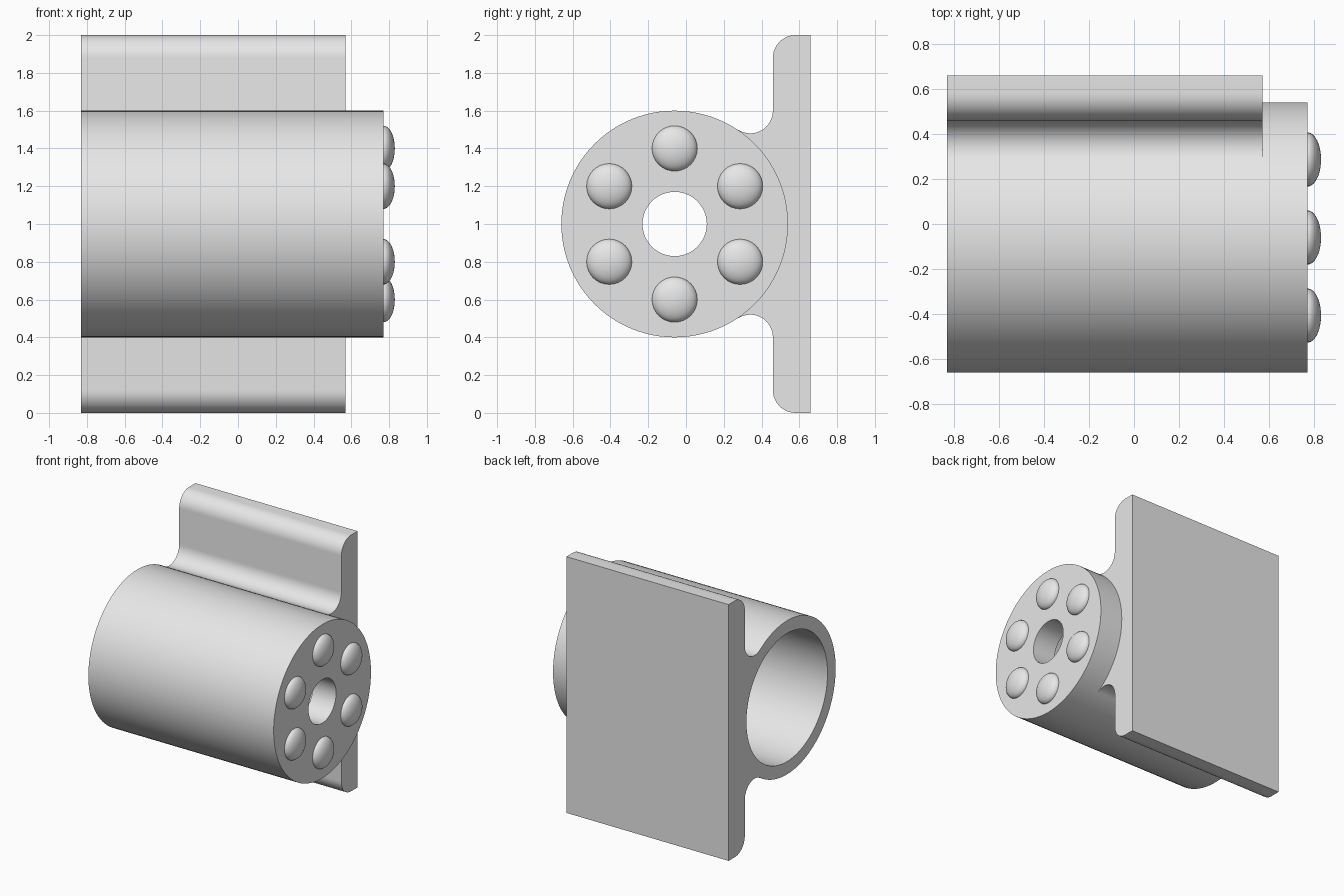
import bpy, bmesh
from math import sin, cos, pi, radians, atan2
from mathutils import Vector, Matrix

if "Cube" in bpy.data.objects:
    bpy.data.objects.remove(bpy.data.objects["Cube"], do_unlink=True)

# Main dimensions
AXIS_Y, AXIS_Z = -0.06, 1.0
OUTER_R, BORE_R, HOLE_R = 0.6, 0.5, 0.17
BACK_X, STEP_X, FRONT_X = -0.83, 0.57, 0.77
PLATE_FRONT, PLATE_BACK, HALF_HEIGHT = 0.46, 0.66, 1.0
ROUND = 0.12

grey = bpy.data.materials.new("plain grey")
grey.use_nodes = True
grey.diffuse_color = (0.8, 0.8, 0.8, 1)
grey.node_tree.nodes["Principled BSDF"].inputs["Base Color"].default_value = (0.8, 0.8, 0.8, 1)


def finish(name, bm):
    """Turn a bmesh into a smooth, sharp-edged object."""
    bmesh.ops.recalc_face_normals(bm, faces=bm.faces)
    mesh = bpy.data.meshes.new(name)
    bm.to_mesh(mesh)
    bm.free()
    mesh.materials.append(grey)
    obj = bpy.data.objects.new(name, mesh)
    bpy.context.collection.objects.link(obj)
    bpy.ops.object.select_all(action='DESELECT')
    obj.select_set(True)
    bpy.context.view_layer.objects.active = obj
    bpy.ops.object.shade_smooth_by_angle(angle=radians(30))
    return obj


def arc(cy, cz, r, start, end, steps):
    """Points (y, z) along a circular arc, angles in radians."""
    angles = [start + (end - start) * i / steps for i in range(steps + 1)]
    return [(cy + r * cos(a), cz + r * sin(a)) for a in angles]


# Barrel: wide bore open at the back, thick end wall with a small hole
bm = bmesh.new()
section = [(BACK_X, BORE_R), (BACK_X, OUTER_R), (FRONT_X, OUTER_R),
           (FRONT_X, HOLE_R), (STEP_X, HOLE_R), (STEP_X, BORE_R)]
verts = [bm.verts.new((x, AXIS_Y, AXIS_Z + r)) for x, r in section]
edges = [bm.edges.new((verts[i - 1], verts[i])) for i in range(len(verts))]
bmesh.ops.spin(bm, geom=verts + edges, cent=(0, AXIS_Y, AXIS_Z), axis=(1, 0, 0),
               angle=2 * pi, steps=96, use_merge=True)
bmesh.ops.remove_doubles(bm, verts=bm.verts, dist=0.0001)
finish("barrel", bm)

# Mounting plate: rounded corners, filleted into the barrel, mirrored top to bottom
fillet_y, fillet_z = PLATE_FRONT - ROUND, 0.6
tangent = atan2(fillet_z, fillet_y - AXIS_Y)
seat = arc(AXIS_Y, 0, OUTER_R - 0.006, 0, tangent - 0.02, 16)
fillet = arc(fillet_y, fillet_z, ROUND, tangent - pi, 0, 16)
corner = arc(PLATE_FRONT + ROUND, HALF_HEIGHT - ROUND, ROUND, pi, pi / 2, 12)
upper = seat + fillet + corner + [(PLATE_BACK, HALF_HEIGHT)]
lower = [(y, -z) for y, z in reversed(upper[1:])]

bm = bmesh.new()
cap = bm.faces.new([bm.verts.new((BACK_X, y, AXIS_Z + z)) for y, z in upper + lower])
grown = bmesh.ops.extrude_face_region(bm, geom=[cap], use_keep_orig=True)
moved = [g for g in grown["geom"] if isinstance(g, bmesh.types.BMVert)]
bmesh.ops.translate(bm, verts=moved, vec=(STEP_X - BACK_X, 0, 0))
finish("mounting_plate", bm)

# Ring of six flattened domes on the end wall
for i in range(6):
    a = pi / 2 + i * pi / 3
    place = Vector((FRONT_X, AXIS_Y + 0.4 * cos(a), AXIS_Z + 0.4 * sin(a)))
    bm = bmesh.new()
    bmesh.ops.create_uvsphere(bm, u_segments=32, v_segments=24, radius=0.12)
    hidden = [v for v in bm.verts if v.co.z < -0.001]
    bmesh.ops.delete(bm, geom=hidden, context='VERTS')
    bmesh.ops.scale(bm, verts=bm.verts, vec=(1, 1, 0.5))
    bmesh.ops.transform(bm, verts=bm.verts,
                        matrix=Matrix.Translation(place) @ Matrix.Rotation(pi / 2, 4, 'Y'))
    dome = finish(f"dome_{i + 1}", bm)
    # Open shells: make sure the normals point outwards
    if sum(p.normal.x for p in dome.data.polygons) < 0:
        dome.data.flip_normals()
